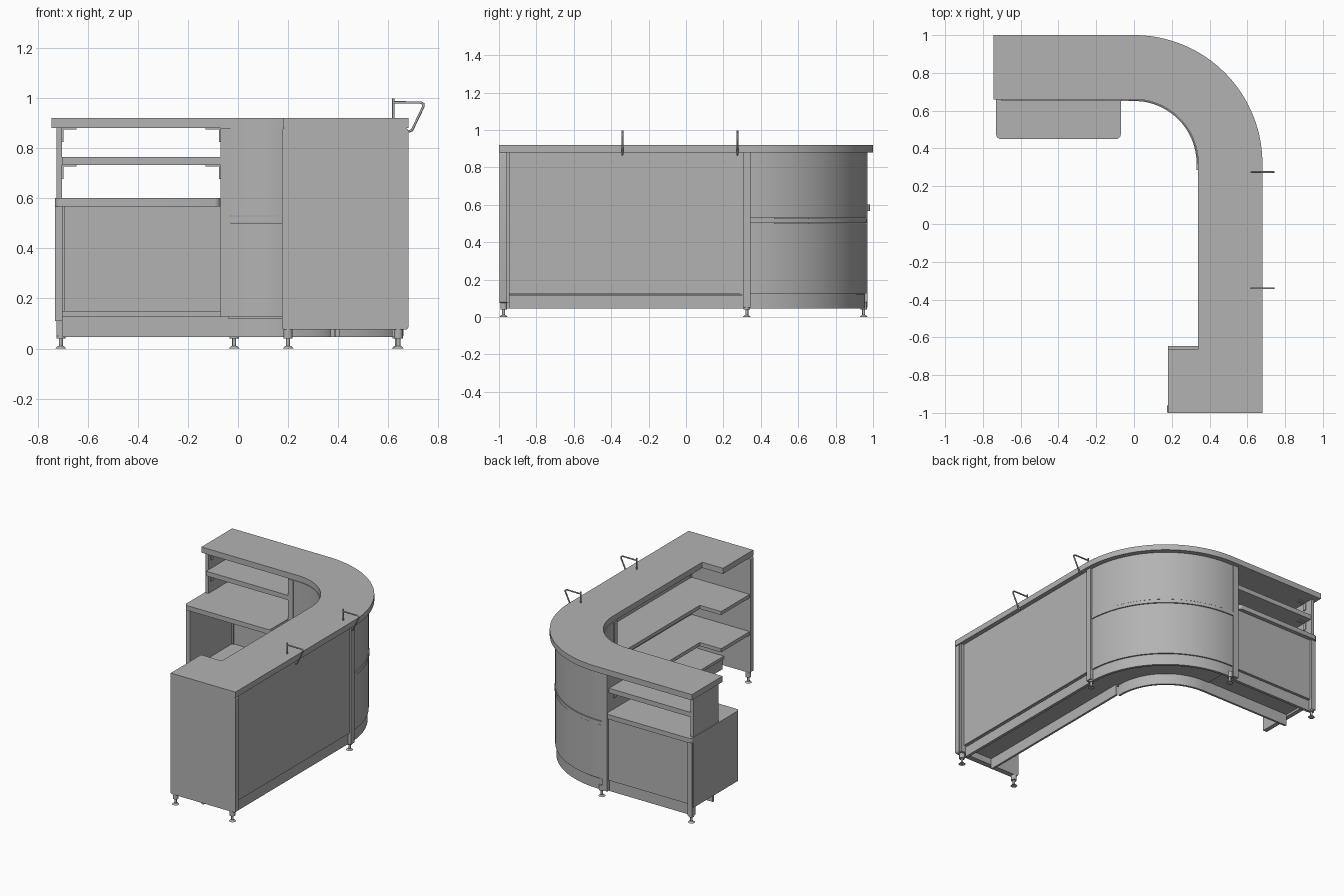
import bpy, bmesh, math
from mathutils import Vector

cube = bpy.data.objects.get("Cube")
if cube:
    bpy.data.objects.remove(cube, do_unlink=True)

grey = bpy.data.materials.new("counter_grey")
grey.use_nodes = True
COLOUR = (0.45, 0.45, 0.45, 1)
grey.diffuse_color = COLOUR
grey.node_tree.nodes["Principled BSDF"].inputs["Base Color"].default_value = COLOUR

CY = 0.32          # centre of the bend lies at (0, CY)
SEGMENTS = 40


def finish(name, bm):
    bmesh.ops.recalc_face_normals(bm, faces=bm.faces)
    mesh = bpy.data.meshes.new(name)
    bm.to_mesh(mesh)
    bm.free()
    mesh.materials.append(grey)
    obj = bpy.data.objects.new(name, mesh)
    bpy.context.collection.objects.link(obj)
    return obj


def prism(name, outline, z0, z1):
    bm = bmesh.new()
    face = bm.faces.new([bm.verts.new((x, y, z0)) for x, y in outline])
    top = bmesh.ops.extrude_face_region(bm, geom=[face])["geom"]
    verts = [v for v in top if isinstance(v, bmesh.types.BMVert)]
    bmesh.ops.translate(bm, vec=(0, 0, z1 - z0), verts=verts)
    return finish(name, bm)


def box(name, x0, x1, y0, y1, z0, z1):
    return prism(name, [(x0, y0), (x1, y0), (x1, y1), (x0, y1)], z0, z1)


def arc(r):
    steps = [math.pi / 2 * (1 - i / SEGMENTS) for i in range(SEGMENTS + 1)]
    return [(r * math.cos(a), CY + r * math.sin(a)) for a in steps]


def ring(name, r_in, r_out, z0, z1):
    # quarter bend with short straight ends meeting the neighbouring posts
    def run(r):
        return [(-0.04, CY + r)] + arc(r) + [(r, 0.3)]
    return prism(name, run(r_out) + run(r_in)[::-1], z0, z1)


def soften(obj, width, axis):
    # round only the edges that run along one axis
    bm = bmesh.new()
    bm.from_mesh(obj.data)
    edges = [e for e in bm.edges
             if abs((e.verts[0].co - e.verts[1].co).normalized()[axis]) > 0.9]
    bmesh.ops.bevel(bm, geom=edges, offset=width, segments=4, profile=0.5, affect='EDGES')
    bm.to_mesh(obj.data)
    bm.free()


# Worktop sweeping round the bend, with a wide return at the front end
top_outline = ([(-0.745, 1)] + arc(0.68) + [(0.68, -1), (0.18, -1), (0.18, -0.665),
               (0.34, -0.665)] + arc(0.34)[::-1] + [(-0.745, 0.66)])
prism("counter_top", top_outline, 0.88, 0.92)

# Curved corner cabinet
for side, r_in, r_out in (("outer", 0.625, 0.645), ("inner", 0.335, 0.35)):
    ring(side + "_curved_lower_panel", r_in, r_out, 0.125, 0.5)
    ring(side + "_curved_upper_panel", r_in, r_out, 0.53, 0.88)
    ring(side + "_curved_band", r_in - 0.004, r_out + 0.004, 0.503, 0.527)
ring("curved_floor", 0.345, 0.635, 0.12, 0.14)
ring("outer_curved_kickboard", 0.62, 0.638, 0.045, 0.12)
ring("inner_curved_kickboard", 0.37, 0.385, 0.045, 0.12)
ring("curved_shelf", 0.345, 0.63, 0.505, 0.525)
box("bend_end_panel_straight_side", 0.33, 0.645, 0.285, 0.32, 0.12, 0.88)
box("bend_end_panel_desk_side", -0.07, -0.03, 0.652, 0.96, 0.125, 0.88)

# Straight wing
box("wing_outer_panel", 0.63, 0.648, -0.945, 0.305, 0.125, 0.88)
box("wing_outer_kickboard", 0.615, 0.635, -0.945, 0.305, 0.045, 0.115)
box("wing_inner_kickboard", 0.39, 0.405, -0.96, 0.3, 0.045, 0.12)
box("wing_floor", 0.38, 0.635, -0.96, 0.3, 0.12, 0.14)
end_panel = box("wing_end_panel", 0.175, 0.68, -0.998, -0.96, 0.075, 0.88)
soften(end_panel, 0.012, 1)
box("wing_end_post", 0.625, 0.668, -0.96, -0.945, 0.075, 0.88)
box("wing_bend_post", 0.62, 0.66, 0.305, 0.345, 0.05, 0.88)
for label, z in (("lower", 0.34), ("upper", 0.6)):
    prism("wing_%s_shelf" % label,
          [(0.635, -0.96), (0.635, 0.29), (0.345, 0.29), (0.345, -0.645),
           (0.18, -0.645), (0.18, -0.96)], z, z + 0.025)

# Desk wing, open at the knee space and between the shelves
desk = box("desk_top", -0.73, -0.07, 0.45, 0.985, 0.567, 0.6)
soften(desk, 0.025, 2)
box("desk_side_panel", -0.73, -0.7, 0.47, 0.96, 0.11, 0.567)
box("desk_back_panel", -0.7, -0.07, 0.94, 0.958, 0.125, 0.567)
box("desk_back_kickboard", -0.7, -0.03, 0.925, 0.945, 0.045, 0.12)
box("desk_inner_kickboard", -0.7, -0.03, 0.69, 0.705, 0.045, 0.125)
box("desk_floor", -0.7, -0.07, 0.66, 0.945, 0.125, 0.15)
box("desk_corner_post", -0.725, -0.69, 0.93, 0.97, 0.05, 0.567)
box("desk_bend_post", -0.07, -0.03, 0.93, 0.97, 0.05, 0.88)
box("upper_side_panel", -0.725, -0.702, 0.675, 0.955, 0.6, 0.88)
box("display_shelf", -0.702, -0.07, 0.652, 0.95, 0.732, 0.765)

# Small angle brackets under the shelf and the worktop
for x0, x1 in ((-0.702, -0.645), (-0.13, -0.07)):
    for z in (0.732, 0.88):
        for y in (0.71, 0.89):
            box("shelf_bracket", x0, x1, y - 0.012, y + 0.012, z - 0.006, z)
            x = x0 if x0 < -0.5 else x1 - 0.006
            box("bracket_leg", x, x + 0.006, y - 0.012, y + 0.012, z - 0.055, z)


# Adjustable feet
def foot(x, y):
    bm = bmesh.new()
    for r_low, r_high, z0, z1 in ((0.022, 0.012, 0, 0.01), (0.008, 0.008, 0.01, 0.045),
                                  (0.018, 0.018, 0.04, 0.08)):
        part = bmesh.ops.create_cone(bm, cap_ends=True, segments=16, radius1=r_low,
                                     radius2=r_high, depth=z1 - z0)
        bmesh.ops.translate(bm, vec=Vector((x, y, (z0 + z1) / 2)), verts=part["verts"])
    return finish("levelling_foot", bm)


for x, y in ((-0.707, 0.95), (-0.015, 0.95), (0.635, 0.325), (0.64, -0.975), (0.2, -0.975)):
    foot(x, y)


# Bent rod bag hooks on the outer edge
def rod(name, points):
    curve = bpy.data.curves.new(name, 'CURVE')
    curve.dimensions = '3D'
    curve.bevel_depth = 0.005
    curve.bevel_resolution = 2
    curve.use_fill_caps = True
    spline = curve.splines.new('POLY')
    spline.points.add(len(points) - 1)
    for p, co in zip(spline.points, points):
        p.co = (*co, 1)
    curve.materials.append(grey)
    obj = bpy.data.objects.new(name, curve)
    bpy.context.collection.objects.link(obj)


for y in (-0.34, 0.275):
    rod("hook_upright", [(0.62, y, 0.9), (0.62, y, 0.998)])
    rod("hook_arm", [(x, y, z) for x, z in ((0.62, 0.982), (0.73, 0.982), (0.74, 0.976),
                                            (0.74, 0.966), (0.695, 0.872), (0.682, 0.866))])

# Smooth the round parts, keep corners crisp
bpy.ops.object.select_all(action='DESELECT')
for obj in bpy.context.collection.objects:
    if obj.type == 'MESH' and obj.data.materials and obj.data.materials[0] == grey:
        obj.select_set(True)
        bpy.context.view_layer.objects.active = obj
bpy.ops.object.shade_smooth_by_angle(angle=math.radians(30))
